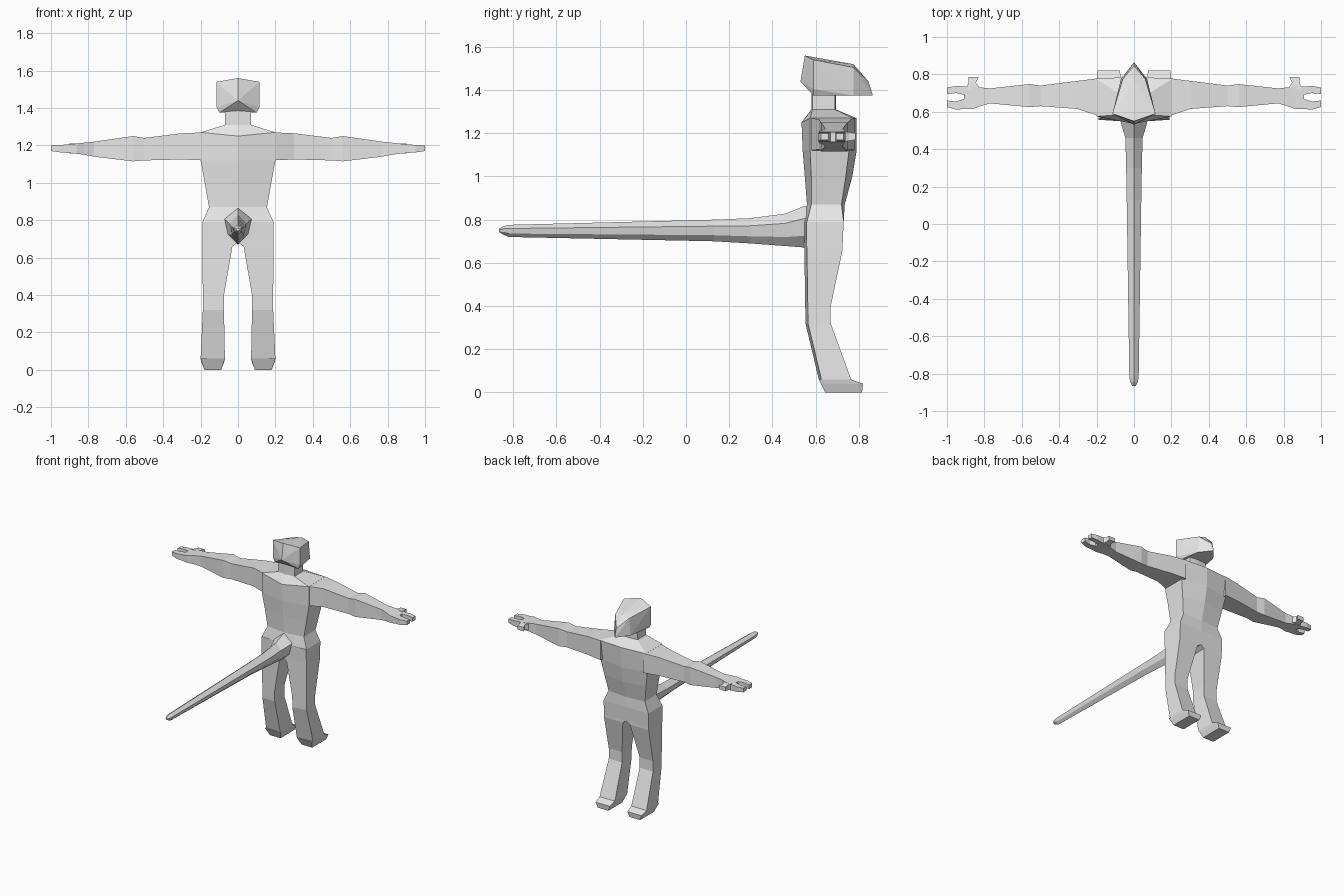
import bpy, bmesh, math

if "Cube" in bpy.data.objects:
    bpy.data.objects.remove(bpy.data.objects["Cube"])

grey = bpy.data.materials.new("plain grey")
grey.diffuse_color = (0.8, 0.8, 0.8, 1)
grey.use_nodes = True
grey.node_tree.nodes["Principled BSDF"].inputs["Base Color"].default_value = grey.diffuse_color


def finish(name, bm, mirror=False):
    """Turn a bmesh into a flat shaded object, optionally mirrored across x."""
    bmesh.ops.recalc_face_normals(bm, faces=bm.faces[:])
    mesh = bpy.data.meshes.new(name)
    bm.to_mesh(mesh)
    bm.free()
    mesh.materials.append(grey)
    ob = bpy.data.objects.new(name, mesh)
    bpy.context.collection.objects.link(ob)
    if mirror:
        ob.modifiers.new("mirror", 'MIRROR').use_mirror_merge = False
    return ob


def loft(name, rings, mirror=False):
    """Skin equal-sized rings of points and cap both ends."""
    bm = bmesh.new()
    vs = [[bm.verts.new(p) for p in r] for r in rings]
    n = len(vs[0])
    for a, b in zip(vs, vs[1:]):
        for i in range(n):
            j = (i + 1) % n
            bm.faces.new((a[i], a[j], b[j], b[i]))
    bm.faces.new(vs[0])
    bm.faces.new(vs[-1])
    return finish(name, bm, mirror)


def hull(name, points, mirror=False):
    """Faceted solid around a handful of points."""
    bm = bmesh.new()
    for p in points:
        bm.verts.new(p)
    res = bmesh.ops.convex_hull(bm, input=bm.verts[:])
    loose = [v for v in res["geom_interior"] if isinstance(v, bmesh.types.BMVert)]
    bmesh.ops.delete(bm, geom=loose, context='VERTS')
    bmesh.ops.dissolve_limit(bm, angle_limit=math.radians(1),
                             verts=bm.verts[:], edges=bm.edges[:])
    return finish(name, bm, mirror)


def body_ring(z, w, back, side_back, side_front, front, dz=0):
    return [(0, back, z + dz), (w, side_back, z), (w, side_front, z),
            (0, front, z), (-w, side_front, z), (-w, side_back, z)]


# Torso and neck: height, half width, then depth positions
loft("torso", [
    body_ring(0.79, 0.19, 0.545, 0.56, 0.73, 0.73),
    body_ring(0.87, 0.155, 0.56, 0.58, 0.72, 0.735),
    body_ring(1.00, 0.178, 0.55, 0.58, 0.74, 0.77),
    body_ring(1.12, 0.20, 0.54, 0.575, 0.755, 0.79),
    body_ring(1.27, 0.20, 0.535, 0.575, 0.775, 0.79, -0.02),
    body_ring(1.31, 0.07, 0.58, 0.585, 0.69, 0.695),
])
loft("neck", [body_ring(z, 0.07, 0.58, 0.585, 0.69, 0.695) for z in (1.31, 1.42)])

# Head with a pointed snout
head = [(0, 0.55, 1.56), (0, 0.53, 1.44), (0, 0.775, 1.52),
        (0, 0.845, 1.44), (0, 0.865, 1.375)]
for s in (-1, 1):
    head += [(s * 0.115, 0.59, 1.54), (s * 0.115, 0.59, 1.405),
             (s * 0.10, 0.59, 1.375), (s * 0.06, 0.775, 1.505),
             (s * 0.07, 0.775, 1.375)]
hull("head", head)

# Legs: height, inner x, outer x, back y, front y
loft("leg", [
    [(xi, yb, z), (xo, yb + 0.012, z), (xo, yf, z), (xi, yf, z)]
    for z, xi, xo, yb, yf in (
        (0.79, 0.0, 0.19, 0.545, 0.73),
        (0.68, 0.0, 0.19, 0.547, 0.725),
        (0.66, 0.03, 0.19, 0.548, 0.725),
        (0.40, 0.075, 0.188, 0.552, 0.67),
        (0.32, 0.075, 0.188, 0.553, 0.67),
        (0.06, 0.07, 0.20, 0.615, 0.765))
], mirror=True)

# Feet
foot = []
for z, xi, xo, yb, yf in ((0.06, 0.07, 0.20, 0.615, 0.765),
                          (0.04, 0.075, 0.195, 0.64, 0.82),
                          (0.0, 0.09, 0.18, 0.645, 0.815)):
    foot += [(x, y, z) for x in (xi, xo) for y in (yb, yf)]
hull("foot", foot, mirror=True)


def limb_ring(x, y0, y1, z0, z1):
    return [(x, y0, z0), (x, y1, z0), (x, y1, z1), (x, y0, z1)]


# Arms and palms
loft("arm", [limb_ring(*r) for r in (
    (0.18, 0.575, 0.78, 1.12, 1.27),
    (0.30, 0.615, 0.765, 1.125, 1.265),
    (0.50, 0.63, 0.74, 1.12, 1.24),
    (0.56, 0.625, 0.748, 1.115, 1.25),
    (0.77, 0.645, 0.725, 1.14, 1.22),
    (0.82, 0.63, 0.73, 1.15, 1.215),
    (0.86, 0.615, 0.735, 1.155, 1.21),
    (0.91, 0.615, 0.735, 1.16, 1.205))
], mirror=True)

# Two fingers and a thumb on each hand
for name, base, mid, tip in (
        ("rear_finger", (0.615, 0.67), (0.612, 0.655), (0.625, 0.66)),
        ("front_finger", (0.69, 0.735), (0.70, 0.738), (0.695, 0.73))):
    loft(name, [limb_ring(0.905, *base, 1.16, 1.205),
                limb_ring(0.95, *mid, 1.163, 1.203),
                limb_ring(1.0, *tip, 1.17, 1.2)], mirror=True)
loft("thumb", [
    [(x0, y, z0), (x1, y, z0), (x1, y, z1), (x0, y, z1)]
    for y, x0, x1, z0, z1 in ((0.72, 0.82, 0.90, 1.158, 1.21),
                              (0.755, 0.845, 0.885, 1.165, 1.205),
                              (0.785, 0.83, 0.885, 1.17, 1.2))
], mirror=True)


# Long tapering six-sided tail: y, half width, bottom z, top z
def tail_ring(y, w, z0, z1):
    h = z1 - z0
    up, low = z0 + 0.7 * h, z0 + 0.28 * h
    return [(0, y, z1), (w, y, up), (w * 0.75, y, low),
            (0, y, z0), (-w * 0.75, y, low), (-w, y, up)]


loft("tail", [tail_ring(*r) for r in (
    (0.57, 0.075, 0.67, 0.868),
    (0.54, 0.07, 0.672, 0.86),
    (0.46, 0.046, 0.678, 0.828),
    (0.30, 0.042, 0.69, 0.807),
    (0.13, 0.039, 0.70, 0.80),
    (-0.82, 0.025, 0.72, 0.776),
    (-0.845, 0.02, 0.73, 0.77),
    (-0.865, 0.01, 0.742, 0.758))])
